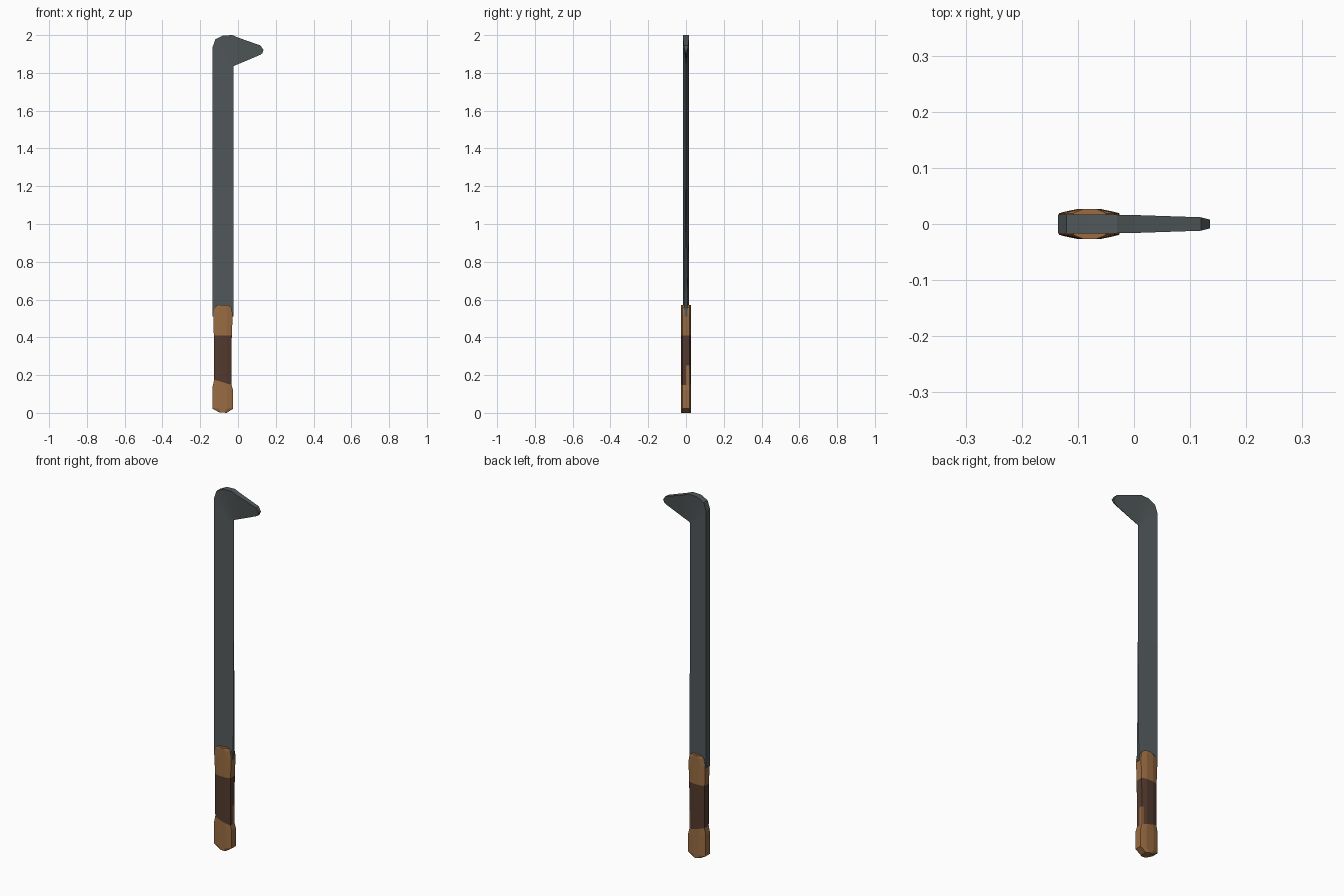
import bpy, bmesh

if "Cube" in bpy.data.objects:
    bpy.data.objects.remove(bpy.data.objects["Cube"])


def material(name, rgb):
    m = bpy.data.materials.new(name)
    m.diffuse_color = (*rgb, 1)
    m.use_nodes = True
    m.node_tree.nodes["Principled BSDF"].inputs["Base Color"].default_value = m.diffuse_color
    return m


steel = material("dark steel", (0.085, 0.1, 0.105))
wood = material("wood", (0.32, 0.15, 0.055))
leather = material("dark leather", (0.085, 0.042, 0.027))


def finish(name, bm, mats):
    bmesh.ops.recalc_face_normals(bm, faces=bm.faces[:])
    me = bpy.data.meshes.new(name)
    bm.to_mesh(me)
    bm.free()
    for m in mats:
        me.materials.append(m)
    ob = bpy.data.objects.new(name, me)
    bpy.context.collection.objects.link(ob)


def loft(bm, rings):
    # skin a list of closed rings and cap both ends
    loops = [[bm.verts.new(p) for p in r] for r in rings]
    n = len(loops[0])
    for a, b in zip(loops, loops[1:]):
        for i in range(n):
            j = (i + 1) % n
            bm.faces.new((a[i], a[j], b[j], b[i]))
    bm.faces.new(loops[0])
    bm.faces.new(loops[-1])


# Blade: thick spine (x, z, half thickness) paired with thin inner edge
spine = [(-.135, .51, .017), (-.135, 1.2, .017), (-.135, 1.935, .017),
         (-.12, 1.977, .017), (-.08, 1.998, .017), (-.03, 2.0, .0165),
         (0, 1.987, .016), (.119, 1.945, .012), (.135, 1.922, .008)]
edge = [(-.025, .51, .007), (-.025, 1.2, .0012), (-.025, 1.8, .001),
        (-.025, 1.82, .001), (-.025, 1.835, .001), (-.01, 1.842, .001),
        (.015, 1.852, .001), (.118, 1.896, .002), (.129, 1.904, .004)]
bm = bmesh.new()
loft(bm, [[(sx, -st, sz), (ex, -et, ez), (ex, et, ez), (sx, st, sz)]
          for (sx, sz, st), (ex, ez, et) in zip(spine, edge)])
finish("blade", bm, [steel])

# Handle: faceted lens section; rows are (left x, right x, left z, right z)
rows = [(-.1, -.06, .003, 0), (-.134, -.026, .022, .022),
        (-.134, -.026, .14, .12), (-.126, -.034, .176, .148),
        (-.127, -.034, .25, .25), (-.128, -.033, .41, .41),
        (-.131, -.028, .52, .52), (-.123, -.035, .557, .557),
        (-.108, -.05, .57, .57)]
half = [(0, .019), (.1, .022), (.3, .0265), (.7, .0265), (.9, .022), (1, .019)]
section = ([(0, 0)] + [(t, -y) for t, y in half] + [(1, 0)]
           + [(t, y) for t, y in reversed(half)])
bm = bmesh.new()
loft(bm, [[(l + (r - l) * t, y, zl + (zr - zl) * t) for t, y in section]
          for l, r, zl, zr in rows])
# leather wrap between its two border rows, with an open notch at the back right
for f in bm.faces:
    c = f.calc_center_median()
    low = min(v.co.z for v in f.verts)
    notch = c.x > -.04 and c.y > 0 and c.z < .25
    if low > .146 and c.z < .41 and not notch:
        f.material_index = 1
finish("handle", bm, [wood, leather])
